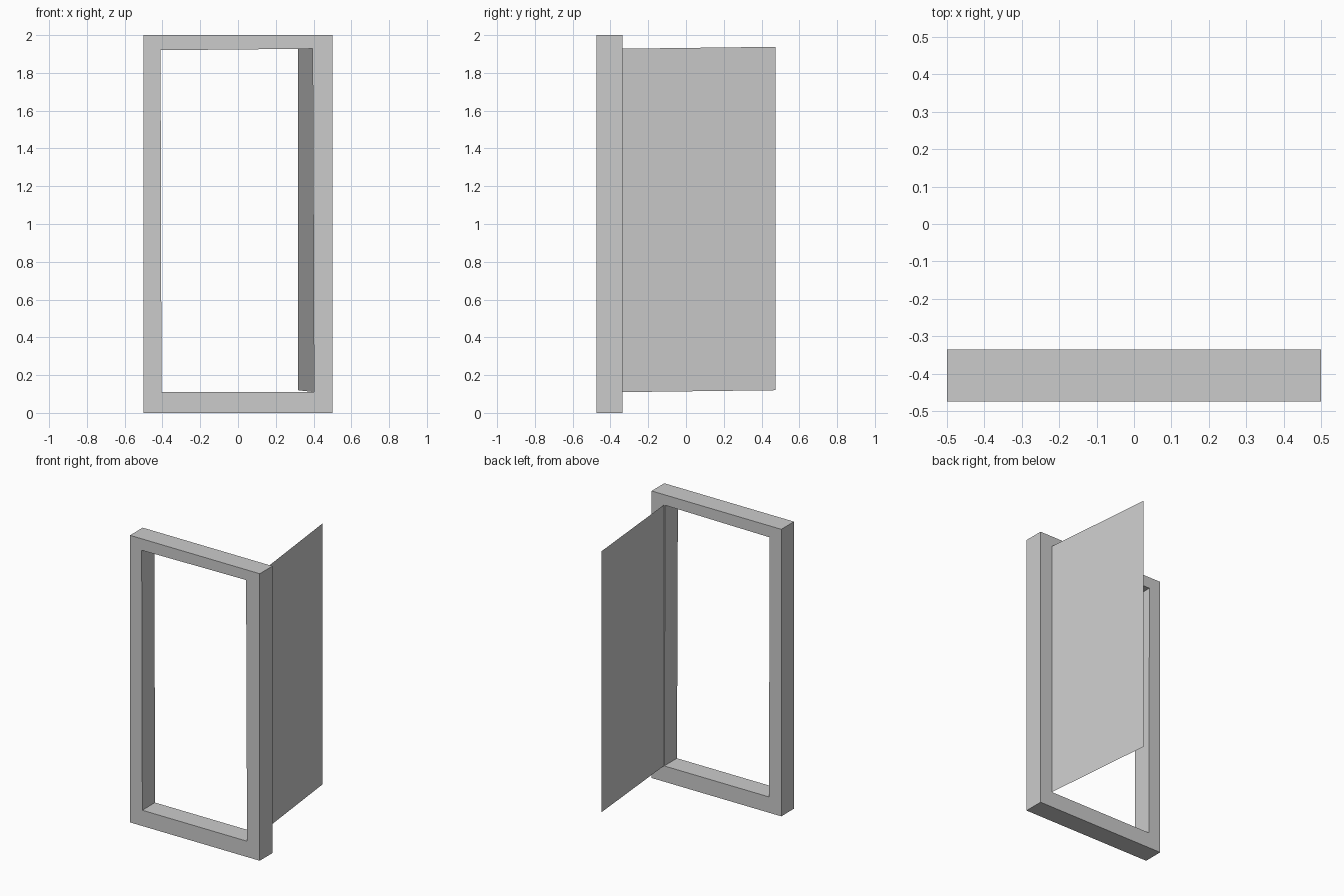
import bpy
import bmesh

if "Cube" in bpy.data.objects:
    bpy.data.objects.remove(bpy.data.objects["Cube"])


def mesh_object(name, bm):
    bmesh.ops.recalc_face_normals(bm, faces=bm.faces)
    mesh = bpy.data.meshes.new(name)
    bm.to_mesh(mesh)
    bm.free()
    obj = bpy.data.objects.new(name, mesh)
    bpy.context.collection.objects.link(obj)
    return obj


# Door frame: ring between outer rectangle and slightly skewed opening
FRONT, BACK = -0.475, -0.335
outer = [(-0.5, 0), (0.5, 0), (0.5, 2), (-0.5, 2)]
inner = [(-0.405, 0.11), (0.402, 0.11), (0.395, 1.928), (-0.41, 1.92)]

bm = bmesh.new()
out_v = [bm.verts.new((x, FRONT, z)) for x, z in outer]
in_v = [bm.verts.new((x, FRONT, z)) for x, z in inner]
for i in range(4):
    j = (i + 1) % 4
    bm.faces.new((out_v[i], out_v[j], in_v[j], in_v[i]))
ring = bmesh.ops.extrude_face_region(bm, geom=bm.faces[:], use_keep_orig=True)
moved = [g for g in ring["geom"] if isinstance(g, bmesh.types.BMVert)]
bmesh.ops.translate(bm, verts=moved, vec=(0, BACK - FRONT, 0))
mesh_object("door_frame", bm)

# Open door leaf: single thin sheet swung back from the right jamb
bm = bmesh.new()
leaf = [(0.405, BACK, 0.11), (0.318, 0.475, 0.12),
        (0.318, 0.475, 1.938), (0.405, BACK, 1.928)]
bm.faces.new([bm.verts.new(p) for p in leaf])
mesh_object("door_leaf", bm)
